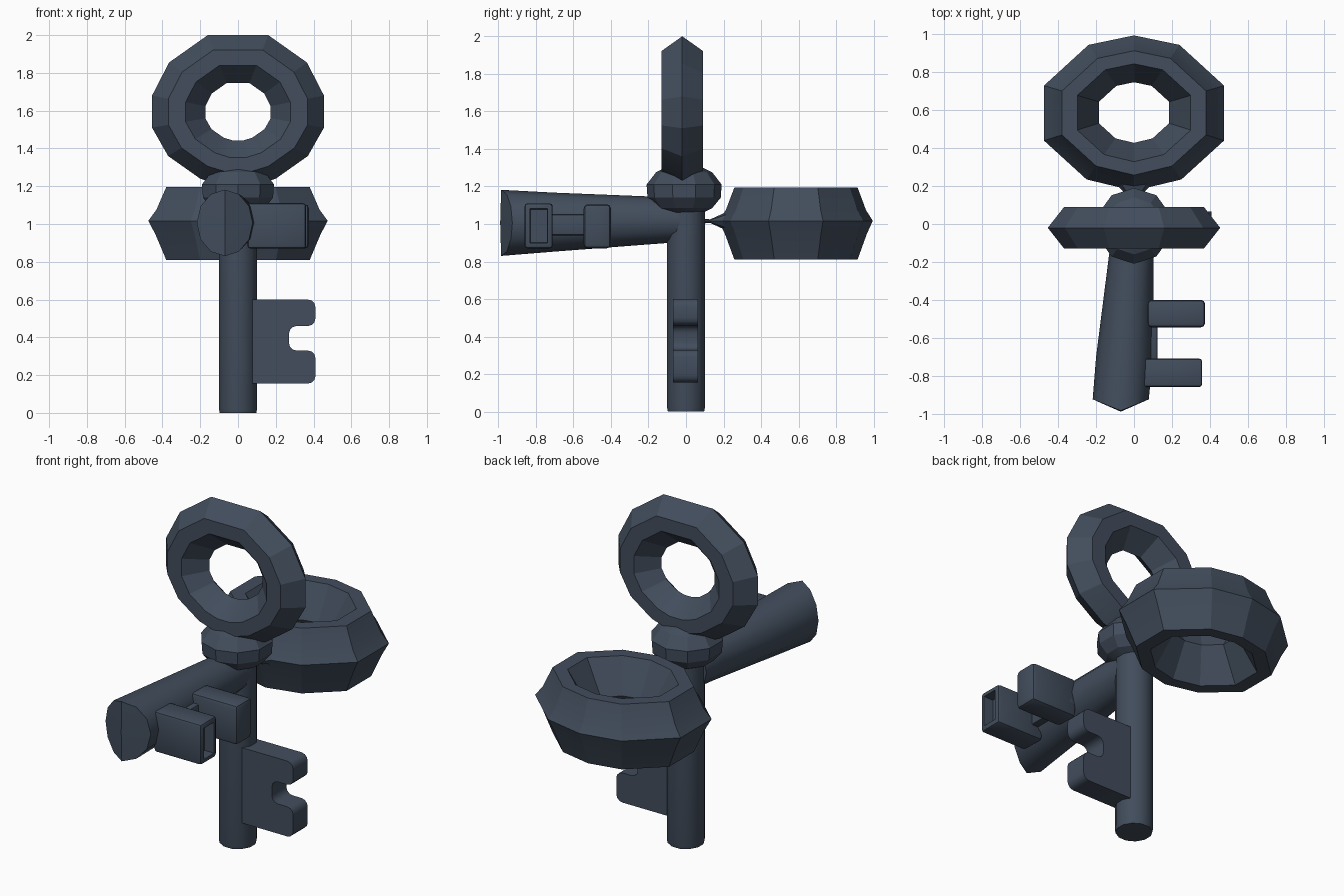
import bpy, bmesh, math
from mathutils import Vector

if "Cube" in bpy.data.objects:
    bpy.data.objects.remove(bpy.data.objects["Cube"])

slate = bpy.data.materials.new("dark slate metal")
slate.diffuse_color = (0.054, 0.074, 0.107, 1)
slate.use_nodes = True
slate.node_tree.nodes["Principled BSDF"].inputs["Base Color"].default_value = slate.diffuse_color


def finish(bm, name, angle):
    bmesh.ops.recalc_face_normals(bm, faces=bm.faces[:])
    me = bpy.data.meshes.new(name)
    bm.to_mesh(me)
    bm.free()
    me.materials.append(slate)
    ob = bpy.data.objects.new(name, me)
    bpy.context.collection.objects.link(ob)
    bpy.ops.object.select_all(action='DESELECT')
    ob.select_set(True)
    bpy.context.view_layer.objects.active = ob
    bpy.ops.object.shade_smooth_by_angle(angle=math.radians(angle))
    return ob


def loft(name, rings, closed=False, angle=35):
    """Skin a list of equal-length point rings; cap the ends or close the loop."""
    bm = bmesh.new()
    loops = [[bm.verts.new(p) for p in r] for r in rings]
    n = len(loops[0])
    pairs = list(zip(loops, loops[1:]))
    if closed:
        pairs.append((loops[-1], loops[0]))
    for a, b in pairs:
        for i in range(n):
            j = (i + 1) % n
            bm.faces.new((a[i], a[j], b[j], b[i]))
    if not closed:
        for lp in (loops[0], loops[-1]):
            mid = sum((v.co for v in lp), Vector()) / n
            if name == "side_shaft" and lp is loops[-1]:
                mid.y = -0.99
            c = bm.verts.new(mid)
            for i in range(n):
                bm.faces.new((lp[i], lp[(i + 1) % n], c))
    return finish(bm, name, angle)


def lathe(name, profile, sides, cy=0.0, angle=35):
    turn = [2 * math.pi * (i + 0.5) / sides for i in range(sides)]
    return loft(name, [[(r * math.cos(t), cy + r * math.sin(t), z) for t in turn]
                       for r, z in profile], angle=angle)


def mirror(half):
    """Close an outline listed from top to bottom on the +x side."""
    return half + [(-x, y) for x, y in reversed(half) if abs(x) > 1e-6]


def block(name, lo, hi, bevel, recess=False):
    bm = bmesh.new()
    bmesh.ops.create_cube(bm, size=1)
    for v in bm.verts:
        v.co = Vector([(a + b) / 2 + c * (b - a) for a, b, c in zip(lo, hi, v.co)])
    bmesh.ops.bevel(bm, geom=bm.edges[:], offset=bevel, segments=2, profile=0.5, affect='EDGES')
    if recess:
        bm.normal_update()
        f = max(bm.faces, key=lambda f: f.normal.x * f.calc_area())
        bmesh.ops.inset_region(bm, faces=[f], thickness=0.018)
        bmesh.ops.inset_region(bm, faces=[f], thickness=0.004, depth=-0.06)
    return finish(bm, name, 35)


# upright key: shaft, collar, ring handle
lathe("upright_shaft", [(0.1, 0.0), (0.104, 0.02), (0.104, 1.15)], 12)
lathe("collar", [(0.1, 1.06), (0.15, 1.085), (0.195, 1.14), (0.2, 1.21),
                 (0.15, 1.275), (0.1, 1.3)], 10, -0.01, 20)
up = mirror([(.16, .41), (.365, .265), (.455, .09), (.455, -.08),
             (.37, -.23), (.2, -.35), (.07, -.39)])
loft("upright_ring", [[(x * s, -0.02 + d, 1.59 + z * s) for x, z in up]
                      for s, d in ((1, 0), (.81, .11), (.61, .11), (.38, 0), (.61, -.11), (.81, -.11))],
     True, 15)

# upright key: notched bit with rounded outer corners
bm = bmesh.new()
outline = [(.06, .155), (.41, .155), (.41, .33), (.27, .33), (.27, .46),
           (.41, .46), (.41, .6), (.06, .6)]
face = bm.faces.new([bm.verts.new((x, -.07, z)) for x, z in outline])
out = bmesh.ops.extrude_face_region(bm, geom=[face])
bmesh.ops.translate(bm, vec=(0, .135, 0), verts=[v for v in out['geom'] if isinstance(v, bmesh.types.BMVert)])
corners = [e for e in bm.edges
           if abs(e.verts[0].co.y - e.verts[1].co.y) > .1 and e.verts[0].co.x > .2]
bmesh.ops.bevel(bm, geom=corners, offset=.04, segments=3, profile=.5, affect='EDGES')
finish(bm, "upright_bit", 35)

# lying ring with a pointed rim, and the small spike that meets the shaft
flat = mirror([(0, .405), (.24, .355), (.475, .14), (.475, -.15), (.25, -.355), (0, -.415)])
loft("lying_ring", [[(x * s, 0.59 + y * s, 1.005 + d) for x, y in flat]
                    for s, d in ((1, .012), (.91, .07), (.8, .19), (.63, .19), (.39, 0),
                                 (.63, -.195), (.8, -.195), (.92, -.06))], True, 15)
loft("ring_spike", [[(r * 2 * math.cos(t), y, 1.015 + r * math.sin(t))
                     for t in [k * math.pi / 4 for k in range(8)]]
                    for y, r in ((.08, .012), (.13, .01), (.24, .06))])

# lying key: flared shaft with a ridged end
rings = []
for y, cx, rx, cz, rz in ((-.02, -.01, .11, 1.02, .115), (-.15, -.013, .117, 1.02, .125),
                          (-.7, -.05, .15, 1.01, .157), (-.95, -.07, .148, 1.006, .176)):
    ring = []
    for k in range(12):
        c, s = math.cos(k * math.pi / 6), math.sin(k * math.pi / 6)
        yy = -.985 + .06 * abs(c) if y == -.95 else y
        ring.append((cx + rx * c, yy, cz + rz * s))
    rings.append(ring)
loft("side_shaft", rings)

# lying key: two teeth and the strip joining them
block("side_tooth_inner", (.07, -.545, .87), (.375, -.4, 1.105), .022)
block("side_tooth_outer", (.05, -.86, .87), (.36, -.71, 1.11), .016, True)
block("tooth_strip", (.03, -.72, .94), (.125, -.4, 1.05), .01)
